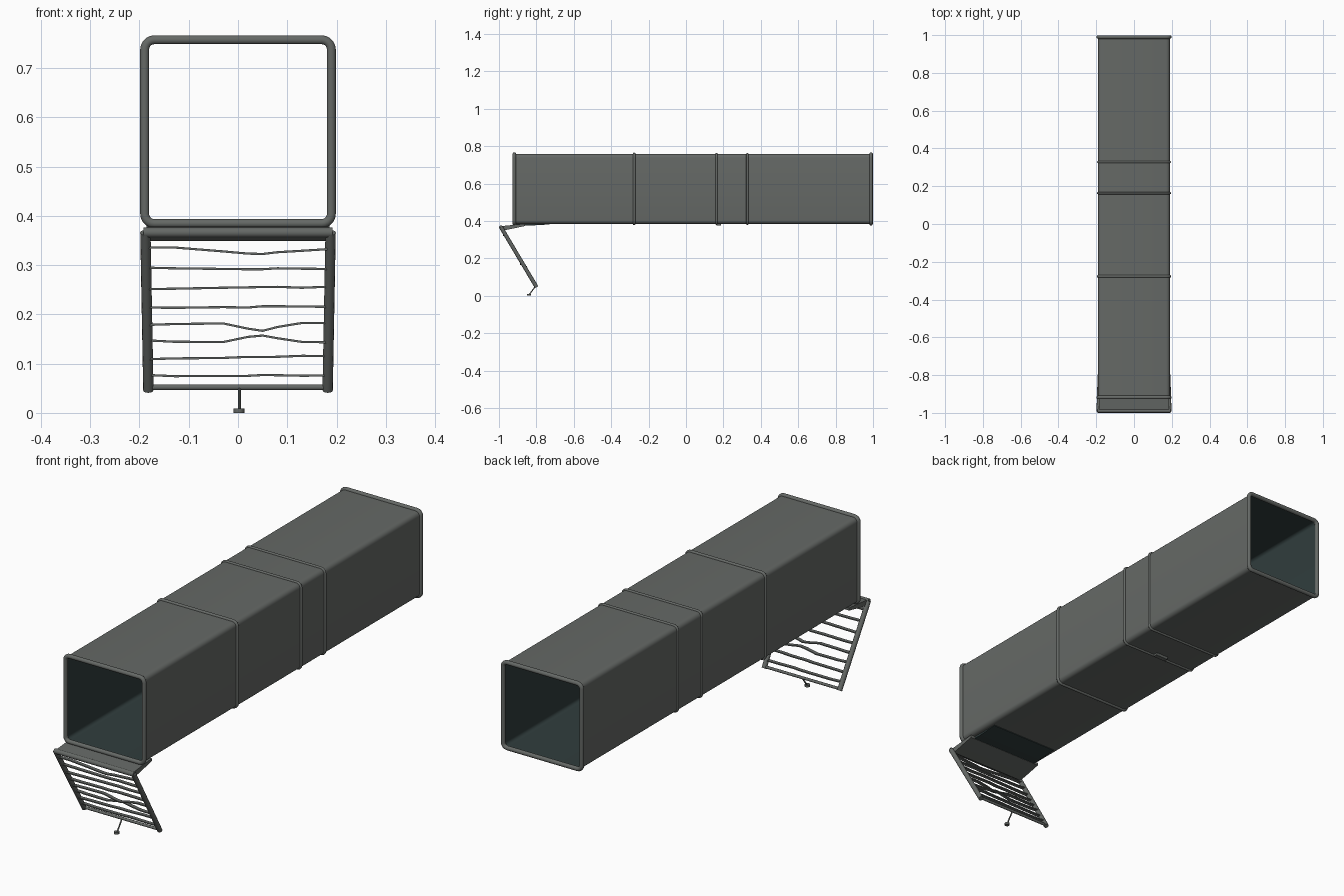
import bpy, bmesh, math, random
from mathutils import Vector

if "Cube" in bpy.data.objects:
    bpy.data.objects.remove(bpy.data.objects["Cube"])

random.seed(4)
CZ = 0.571  # height of the duct centre line


def material(name, col):
    m = bpy.data.materials.new(name)
    m.diffuse_color = (*col, 1)
    m.use_nodes = True
    m.node_tree.nodes["Principled BSDF"].inputs["Base Color"].default_value = m.diffuse_color
    return m


STEEL = material("grey steel", (0.13, 0.14, 0.132))
INSIDE = material("dark inside", (0.03, 0.047, 0.047))


def finish(name, bm, mat=STEEL, smooth=True):
    bmesh.ops.recalc_face_normals(bm, faces=bm.faces)
    me = bpy.data.meshes.new(name)
    bm.to_mesh(me)
    bm.free()
    me.materials.append(mat)
    ob = bpy.data.objects.new(name, me)
    bpy.context.collection.objects.link(ob)
    if smooth:
        bpy.ops.object.select_all(action='DESELECT')
        bpy.context.view_layer.objects.active = ob
        ob.select_set(True)
        bpy.ops.object.shade_smooth_by_angle(angle=math.radians(40))
    return ob


def loft(bm, rings, closed=False):
    """Skin a list of vertex rings; closed joins last to first, else caps the ends."""
    n = len(rings[0])
    vs = [[bm.verts.new(p) for p in r] for r in rings]
    pairs = list(zip(vs, vs[1:])) + ([(vs[-1], vs[0])] if closed else [])
    for a, b in pairs:
        for i in range(n):
            j = (i + 1) % n
            bm.faces.new((a[i], a[j], b[j], b[i]))
    if not closed:
        bm.faces.new(vs[0])
        bm.faces.new(vs[-1])


def square_loop(y, grow, hx=0.19, hz=0.187, r=0.02, seg=5):
    """Rounded rectangle around the duct axis, offset outward by grow."""
    pts = []
    for k, (sx, sz) in enumerate([(1, 1), (-1, 1), (-1, -1), (1, -1)]):
        for i in range(seg + 1):
            a = math.pi / 2 * (k + i / seg)
            pts.append((sx * (hx - r) + (r + grow) * math.cos(a), y,
                        CZ + sz * (hz - r) + (r + grow) * math.sin(a)))
    return pts


def bead(name, y, rad, grow, seg=10):
    """Round bead running around the duct."""
    bm = bmesh.new()
    loft(bm, [square_loop(y + rad * math.cos(2 * math.pi * i / seg),
                          grow + rad * math.sin(2 * math.pi * i / seg))
              for i in range(seg)], closed=True)
    return finish(name, bm)


def rod(name, a, b, rad, seg=12):
    a, b = Vector(a), Vector(b)
    q = (b - a).to_track_quat('Z', 'Y')
    circle = [q @ Vector((rad * math.cos(2 * math.pi * i / seg),
                          rad * math.sin(2 * math.pi * i / seg), 0)) for i in range(seg)]
    bm = bmesh.new()
    loft(bm, [[e + c for c in circle] for e in (a, b)])
    return finish(name, bm)


def plate(name, profile, hx, mat=STEEL):
    """Extrude a (y, z) profile across the width."""
    bm = bmesh.new()
    loft(bm, [[(x, y, z) for y, z in profile] for x in (-hx, hx)])
    return finish(name, bm, mat, False)


# Open square duct with thin walls, dark on the inside
bm = bmesh.new()
loft(bm, [square_loop(y, g) for y, g in
          [(-0.92, 0), (0.985, 0), (0.985, -0.006), (-0.92, -0.006)]], closed=True)
duct = finish("duct", bm)
duct.data.materials.append(INSIDE)
for f in duct.data.polygons:
    c = f.center
    if f.normal.x * c.x + f.normal.z * (c.z - CZ) < -0.01:
        f.material_index = 1

# End rims and joint bands
bead("front_rim", -0.918, 0.0095, -0.0005)
bead("back_rim", 0.9895, 0.0095, -0.0005)
for i, (y, r) in enumerate([(-0.277, 0.007), (0.163, 0.006), (0.328, 0.006)]):
    bead(f"joint_band_{i + 1}", y, r, 0.0)

# Bent sill under the front opening, and the dark patch behind it
plate("hinge_sill", [(-0.99, 0.372), (-0.92, 0.379), (-0.86, 0.385), (-0.86, 0.373),
                     (-0.93, 0.358), (-0.975, 0.349), (-0.99, 0.358)], 0.186)
plate("dark_patch", [(-0.91, 0.384), (-0.73, 0.385), (-0.73, 0.381), (-0.82, 0.376),
                     (-0.91, 0.372)], 0.165, INSIDE)


# Hanging grille: frame
def flap_y(z):
    return -0.989 + (0.366 - z) * 0.594


TOP, BOT = 0.366, 0.052
for side, s in (("left", -1), ("right", 1)):
    rod(f"grille_rail_{side}", (s * 0.188, flap_y(TOP), TOP),
        (s * 0.182, flap_y(0.046), 0.046), 0.0105)
rod("grille_top_bar", (-0.192, flap_y(TOP), TOP), (0.192, flap_y(TOP), TOP), 0.0105)
rod("grille_bottom_bar", (-0.185, flap_y(BOT), BOT), (0.185, flap_y(BOT), BOT), 0.006)

# Grille slats, slightly uneven, two of them bent toward each other
KNOTS = [-0.182, -0.13, -0.03, 0.02, 0.05, 0.08, 0.13, 0.182]
for n, z0 in enumerate([0.335, 0.293, 0.254, 0.215, 0.181, 0.145, 0.113, 0.076]):
    slope = random.uniform(-0.003, 0.003)
    bend = {4: -0.016, 5: 0.014}.get(n, 0)
    if n == 0:
        bend = -0.012
    rings = []
    for x in KNOTS:
        z = z0 + slope * x / 0.18 + random.uniform(-0.0015, 0.0015)
        z += bend * max(0, 1 - abs(x - 0.045) / (0.16 if n == 0 else 0.07))
        y, h, d = flap_y(z0), 0.0022, 0.008
        rings.append([(x, y - d, z - h), (x, y + d, z - h),
                      (x, y + d, z + h), (x, y - d, z + h)])
    bm = bmesh.new()
    loft(bm, rings)
    finish(f"grille_slat_{n + 1}", bm, STEEL, False)

# Latch hanging from the grille: stem and foot
rod("latch_stem", (0.003, -0.805, 0.05), (0.003, -0.838, 0.006), 0.003, 8)
rod("latch_foot", (0.002, -0.84, 0.0), (0.002, -0.84, 0.009), 0.011, 12)

# Small tab under the duct
plate("bottom_tab", [(0.155, 0.386), (0.19, 0.386), (0.185, 0.375), (0.165, 0.375)], 0.03)
